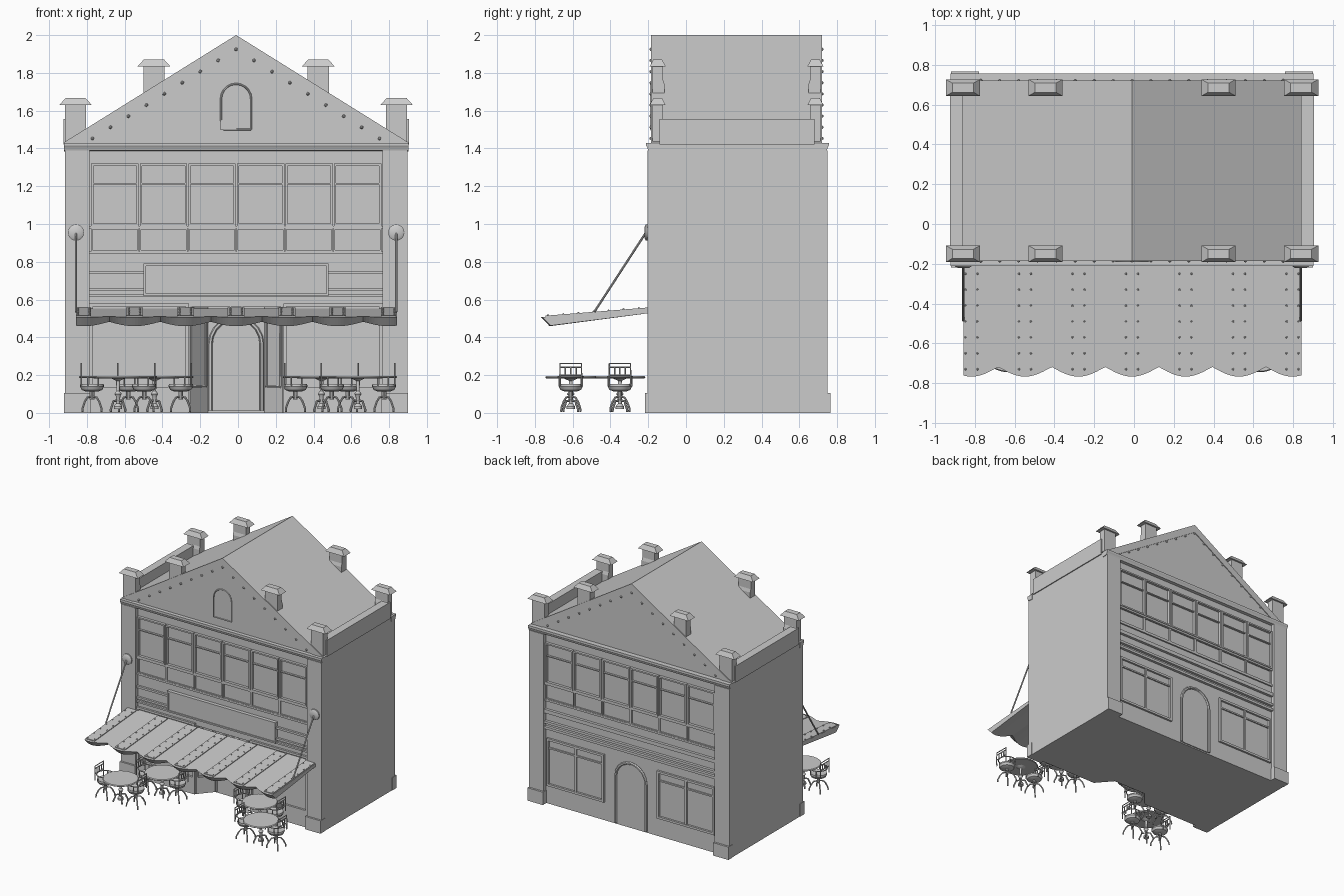
import bpy, bmesh, math
from mathutils import Vector, Matrix

if "Cube" in bpy.data.objects:
    bpy.data.objects.remove(bpy.data.objects["Cube"])

CX = -0.01            # centre of the building
YF, YB = -0.175, 0.72  # recessed front and back wall planes


def finish(name, bm, smooth=False):
    bmesh.ops.recalc_face_normals(bm, faces=bm.faces)
    me = bpy.data.meshes.new(name)
    bm.to_mesh(me)
    bm.free()
    ob = bpy.data.objects.new(name, me)
    bpy.context.collection.objects.link(ob)
    if smooth:
        bpy.ops.object.select_all(action='DESELECT')
        ob.select_set(True)
        bpy.context.view_layer.objects.active = ob
        bpy.ops.object.shade_smooth_by_angle(angle=math.radians(35))
    return ob


def boxes(name, items):
    bm = bmesh.new()
    for x0, x1, y0, y1, z0, z1 in items:
        m = Matrix.Translation(((x0+x1)/2, (y0+y1)/2, (z0+z1)/2)) @ Matrix.Diagonal((abs(x1-x0), abs(y1-y0), abs(z1-z0), 1))
        bmesh.ops.create_cube(bm, size=1, matrix=m)
    return finish(name, bm)


def prism(name, pts, axis, lo, hi):
    put = {'x': lambda p, t: (t, p[0], p[1]), 'y': lambda p, t: (p[0], t, p[1]), 'z': lambda p, t: (p[0], p[1], t)}[axis]
    bm = bmesh.new()
    a = [bm.verts.new(put(p, lo)) for p in pts]
    b = [bm.verts.new(put(p, hi)) for p in pts]
    n = len(pts)
    bm.faces.new(a)
    bm.faces.new(b[::-1])
    for i in range(n):
        bm.faces.new((a[i], a[(i+1) % n], b[(i+1) % n], b[i]))
    return finish(name, bm)


def tubes(name, paths, r, res=2):
    cu = bpy.data.curves.new(name, 'CURVE')
    cu.dimensions, cu.bevel_depth, cu.bevel_resolution, cu.use_fill_caps = '3D', r, res, True
    for pts in paths:
        s = cu.splines.new('POLY')
        s.points.add(len(pts)-1)
        for q, p in zip(s.points, pts):
            q.co = (*p, 1)
    tmp = bpy.data.objects.new(name, cu)
    bpy.context.collection.objects.link(tmp)
    bpy.context.view_layer.update()
    me = bpy.data.meshes.new_from_object(tmp.evaluated_get(bpy.context.evaluated_depsgraph_get()))
    bpy.data.objects.remove(tmp)
    bm = bmesh.new()
    bm.from_mesh(me)
    return finish(name, bm, True)


def lathe(name, prof, loc=(0, 0, 0), n=20):
    bm = bmesh.new()
    rings = [[bm.verts.new((loc[0]+r*math.cos(2*math.pi*i/n), loc[1]+r*math.sin(2*math.pi*i/n), loc[2]+z)) for i in range(n)] for r, z in prof]
    for a, b in zip(rings, rings[1:]):
        for i in range(n):
            bm.faces.new((a[i], a[(i+1) % n], b[(i+1) % n], b[i]))
    bm.faces.new(rings[0])
    bm.faces.new(rings[-1])
    return finish(name, bm, True)


def studs(name, pts, r):
    bm = bmesh.new()
    for p in pts:
        bmesh.ops.create_icosphere(bm, subdivisions=1, radius=r, matrix=Matrix.Translation(p))
    return finish(name, bm)


def arch(w, z0, z1, n=10):
    s = z1 - w
    return [(CX+w, z0)] + [(CX+w*math.cos(math.pi*i/n), s+w*math.sin(math.pi*i/n)) for i in range(n+1)] + [(CX-w, z0)]


def frame(x0, x1, z0, z1, y, s, t=0.014, d=0.016, cols=(), rows=()):
    a, b = y - s*0.005, y + s*d
    out = [(x0, x1, a, b, z, z+t) for z in (z0, z1-t)] + [(x, x+t, a, b, z0, z1) for x in (x0, x1-t)]
    out += [(x-t/2, x+t/2, a, b-s*0.004, z0, z1) for x in cols]
    return out + [(x0, x1, a, b-s*0.006, z-t/3, z+t/3) for z in rows]


# main body: ground floor with splayed entrance recess, upper floor, side walls
prism('ground_floor', [(CX-.8, YF), (CX-.245, YF), (CX-.15, YF+.11), (CX+.15, YF+.11), (CX+.245, YF), (CX+.8, YF), (CX+.8, YB), (CX-.8, YB)], 'z', 0, 0.56)
boxes('upper_floor', [(CX-.8, CX+.8, YF, YB, .56, 1.43)])
sides = []
for s in (-1, 1):
    sides += [(CX+s*.775, CX+s*.907, -.203, .75, 0, 1.39), (CX+s*.775, CX+s*.907, -.18, .715, 1.39, 1.43)]
boxes('side_walls', sides)
boxes('corner_bases', [(CX+s*.77, CX+s*.91, y0, y1, 0, .105) for s in (-1, 1) for y0, y1 in ((-.218, -.16), (.71, .766))])

# cornices, roof and side parapets
for nm, y, s in (('front_cornice', YF, -1), ('back_cornice', YB, 1)):
    prism(nm, [(y-s*.02, 1.385), (y+s*.025, 1.39), (y+s*.03, 1.405), (y+s*.036, 1.415), (y+s*.036, 1.43), (y-s*.02, 1.43)], 'x', CX-.912, CX+.912)
prism('roof', [(CX-.915, 1.43), (CX+.915, 1.43), (CX, 2.0)], 'y', -.18, .715)
boxes('parapets', [(CX+s*.85, CX+s*.915, -.14, .68, 1.42, 1.555) for s in (-1, 1)])

# gable trim, studs and attic window on front, studs on back
for nm, y, s in (('front', -.18, -1), ('back', .715, 1)):
    for k in (-1, 1):
        prism(nm+'_gable_trim', [(CX+k*.915, 1.43), (CX, 2), (CX, 1.935), (CX+k*.81, 1.43)], 'y', y, y+s*.006)
    studs(nm+'_gable_studs', [(CX+k*.095*i, y+s*.004, 1.925-.059*i) for i in range(9) for k in (-1, 1)], .010)
prism('attic_window', arch(.08, 1.5, 1.742), 'y', -.175, -.186)
ring = arch(.08, 1.5, 1.742)
tubes('attic_window_frame', [[(x, -.186, z) for x, z in ring + ring[:1]]], .005, 1)

# chimneys with flared feet and hipped caps
for dx, z0, z1 in ((.85, 1.43, 1.63), (.435, 1.6, 1.835)):
    for s in (-1, 1):
        for yc, inward in ((-.15, 1), (.685, -1)):
            x = CX + s*dx
            prism('chimney_shaft', [(yc-inward*.028, z0), (yc-inward*.028, z1), (yc+inward*.028, z1), (yc+inward*.028, z1-.07),
                                    (yc+inward*.036, z1-.095), (yc+inward*.036, z0)], 'x', x-.056, x+.056)
            bm = bmesh.new()
            bmesh.ops.create_cube(bm, size=1, matrix=Matrix.Translation((x, yc, z1+.018)) @ Matrix.Diagonal((.172, .084, .036, 1)))
            for v in bm.verts:
                if v.co.z > z1+.02:
                    v.co.x = x + (v.co.x-x)*.62
                    v.co.y = yc + (v.co.y-yc)*.55
            finish('chimney_cap', bm)

# upper window row, identical front and back
for nm, y, s in (('front', YF, -1), ('back', YB, 1)):
    w, parts = .257, []
    for i in range(6):
        x0 = CX - .77 + i*w
        parts += frame(x0+.003, x0+w-.003, .99, 1.32, y, s, rows=(1.212,), t=.012, d=.022)
        parts += frame(x0+.001, x0+w-.001, .855, .98, y, s, t=.008, d=.01)
    boxes(nm+'_upper_windows', parts)
    boxes(nm+'_sill', [(CX-.775, CX+.775, y, y+s*.016, .975, .99), (CX-.775, CX+.775, y, y+s*.012, .84, .855)])

# sign board and string courses
boxes('front_bands', [(CX-.79, CX+.79, YF, -.192, z, z+h) for z, h in ((.735, .017), (.645, .017), (.615, .014))])
boxes('sign_board', [(CX-.49, CX+.49, YF, -.196, .62, .79)] + frame(CX-.49, CX+.49, .62, .79, -.196, -1, t=.012, d=.008))
boxes('back_bands', [(CX-.775, CX+.775, YB, YB+.022, z, z+h) for z, h in ((.745, .03), (.66, .02), (.615, .02))])

# shop windows front and back
parts = []
for s in (-1, 1):
    a, b = sorted((CX+s*.775, CX+s*.25))
    parts += frame(a, b, .12, .58, YF, -1, t=.018)
    parts.append((a, b, YF, YF-.014, 0, .12))
boxes('front_shop_windows', parts)
parts = []
for s in (-1, 1):
    a, b = sorted((CX+s*.76, CX+s*.24))
    parts += frame(a, b, .15, .54, YB, 1, t=.018, cols=((a+b)/2,), rows=(.46,))
boxes('back_shop_windows', parts)
for s in (-1, 1):
    A, B = Vector((CX+s*.235, YF+.008, 0)), Vector((CX+s*.16, YF+.095, 0))
    q = [tuple(p + Vector((0, 0, z))) for p, z in ((A, .14), (B, .14), (B, .54), (A, .54), (A, .14))]
    tubes('entrance_side_window', [q], .008, 1)

# doors
for nm, y, s, w, h in (('front', YF+.11, -1, .125, .49), ('back', YB, 1, .125, .52)):
    prism(nm+'_door', arch(w, 0.01, h), 'y', y-s*.01, y+s*.008)
    tubes(nm+'_door_frame', [[(x, y+s*.008, z) for x, z in arch(w+.012, 0.012, h+.012)]], .011, 1)

# awning with scalloped front edge, battens and studs
def atop(y):
    return .552 + (y+.2)*.08


P, X0, X1 = .269, -.858, .842
def scallop(x):
    return -.718 - .049*abs(math.cos(math.pi*(x-CX)/P))


bm = bmesh.new()
N, rows = 114, []
for i in range(N+1):
    x = X0 + (X1-X0)*i/N
    f = scallop(x)
    rows.append([bm.verts.new((x, y, z)) for y, z in ((-.18, atop(-.18)), (f, atop(f)), (f+.045, atop(f)-.028+.4*(f+.718)), (-.18, .53))])
for a, b in zip(rows, rows[1:]):
    for j in range(4):
        bm.faces.new((a[j], a[(j+1) % 4], b[(j+1) % 4], b[j]))
bm.faces.new(rows[0])
bm.faces.new(rows[-1])
finish('awning', bm)
pts = []
for i in range(-3, 4):
    x = CX + P*i
    h = .045 if abs(i) < 3 else .04
    prism('awning_batten', [(-.19, atop(-.19)-.01), (-.19, atop(-.19)+.006), (-.745, atop(-.745)+.006), (-.745, atop(-.745)-.01)], 'x', x-h, x+h)
    pts += [(x+k*.03, -.25-.08*j, atop(-.25-.08*j)+.007) for j in range(7) for k in (-1, 1)]
studs('awning_studs', pts, .006)

# awning stays with wall discs
for s in (-1, 1):
    x = CX + s*.848
    tubes('awning_stay', [[(x, -.212, .955), (x, -.485, .535)]], .006)
    disc = lathe('stay_wall_disc', [(.043, 0), (.043, .01), (.03, .018)])
    disc.matrix_world = Matrix.Translation((x, -.202, .955)) @ Matrix.Rotation(math.pi/2, 4, 'X')

# table and chair, built once at the origin
def feet(r, h, lift):
    prof = [(.012, h), (.035, h*.96), (.75*r, h*.7), (.98*r, h*.3), (r, lift)]
    return [[(math.cos(a)*p, math.sin(a)*p, z) for p, z in prof] for a in (math.pi*(.25+.5*k) for k in range(4))]


def arc(r, z, a0, a1, n=14):
    return [(r*math.cos(math.radians(a0+(a1-a0)*i/n)), r*math.sin(math.radians(a0+(a1-a0)*i/n)), z) for i in range(n+1)]


table = [lathe('table_top', [(.13, .183), (.135, .188), (.13, .195)], n=28),
         lathe('table_column', [(.022, 0.02), (.022, .035), (.01, .05), (.012, .09), (.02, .1), (.009, .115), (.01, .17), (.04, .184)], n=12),
         tubes('table_feet', feet(.055, .065, .006), .006)]
back = [(-.056, k*.056, z) for k, z in ((-1, .145), (-1.02, .2), (-1, .262), (1, .262), (1.02, .2), (1, .145))]
chair = [lathe('chair_seat', [(.03, .112), (.055, .122), (.064, .14), (.062, .152), (.04, .148)]),
         tubes('chair_feet', feet(.072, .085, .006), .0055),
         lathe('chair_post', [(.012, .07), (.012, .115)], n=10),
         tubes('chair_arms', [arc(.066, .19, 60, 300)] + [[(.066*math.cos(a), .066*math.sin(a), .14), (.066*math.cos(a), .066*math.sin(a), .19)]
               for a in (math.radians(d) for d in (60, 110, 250, 300))], .004),
         tubes('chair_back', [back, [back[1], back[4]], [(-.056, -.056, .242), (-.056, .056, .242)]] + [[(-.056, y, .2), (-.056, y, .242)] for y in (-.028, 0, .028)], .004)]


def place(parts, m):
    for o in parts:
        c = bpy.data.objects.new(o.name, o.data)
        c.matrix_world = m
        bpy.context.collection.objects.link(c)


for s in (-1, 1):
    for dx, y in ((.635, -.61), (.442, -.35)):
        T = Matrix.Translation((s*dx, y, 0))
        place(table, T)
        for ang in (0, math.pi):
            place(chair, T @ Matrix.Rotation(ang, 4, 'Z') @ Matrix.Translation((-.138, 0, 0)))
for o in table + chair:
    bpy.data.objects.remove(o)
